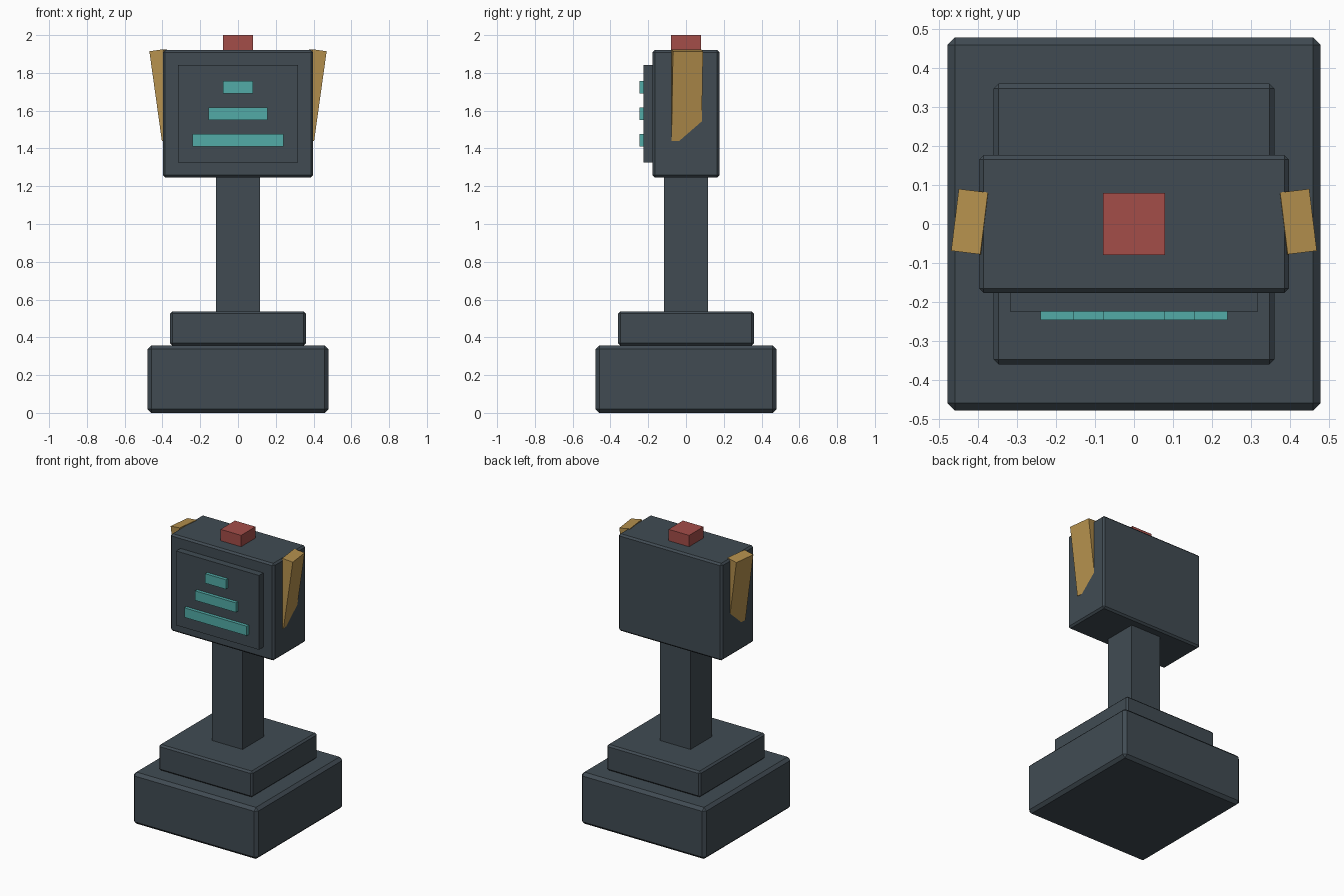
import bpy
from math import radians

if "Cube" in bpy.data.objects:
    bpy.data.objects.remove(bpy.data.objects["Cube"])


def material(name, rgb):
    m = bpy.data.materials.new(name)
    m.diffuse_color = (*rgb, 1.0)
    m.use_nodes = True
    m.node_tree.nodes["Principled BSDF"].inputs["Base Color"].default_value = m.diffuse_color
    return m


slate = material("dark_slate", (0.052, 0.071, 0.086))
amber = material("amber", (0.46, 0.28, 0.075))
teal = material("teal", (0.085, 0.41, 0.39))
red = material("red", (0.37, 0.075, 0.066))


def box(name, center, size, mat, bevel=0.0, rotation=(0, 0, 0)):
    bpy.ops.mesh.primitive_cube_add(size=1, location=center, rotation=rotation)
    ob = bpy.context.object
    ob.name = name
    ob.scale = size
    bpy.ops.object.transform_apply(location=False, rotation=False, scale=True)
    ob.data.materials.append(mat)
    if bevel:
        mod = ob.modifiers.new("chamfer", 'BEVEL')
        mod.width = bevel
        mod.segments = 1
    return ob


# Stepped pedestal and post
box("base", (0, 0, 0.179), (0.958, 0.958, 0.358), slate, 0.02)
box("base_step", (0, 0, 0.448), (0.72, 0.72, 0.18), slate, 0.012)
box("post", (0, 0, 0.895), (0.234, 0.234, 0.73), slate)

# Head with raised front panel
box("head", (0, 0, 1.584), (0.796, 0.354, 0.674), slate, 0.012)
box("front_panel", (0, -0.197, 1.583), (0.636, 0.054, 0.516), slate)

# Light bars, narrowing upwards
for i, width in enumerate((0.48, 0.314, 0.158)):
    box(f"light_bar_{i + 1}", (0, -0.233, 1.443 + 0.14 * i),
        (width, 0.028, 0.066), teal)

# Tilted side fins, mirrored left and right
for side, s in (("right", 1), ("left", -1)):
    box(f"{side}_fin", (0.389 * s, 0.002, 1.682), (0.076, 0.16, 0.48), amber,
        rotation=(0, radians(8) * s, radians(7) * s))

# Cap on top of the head
box("top_cap", (0, 0, 1.955), (0.158, 0.158, 0.09), red)
